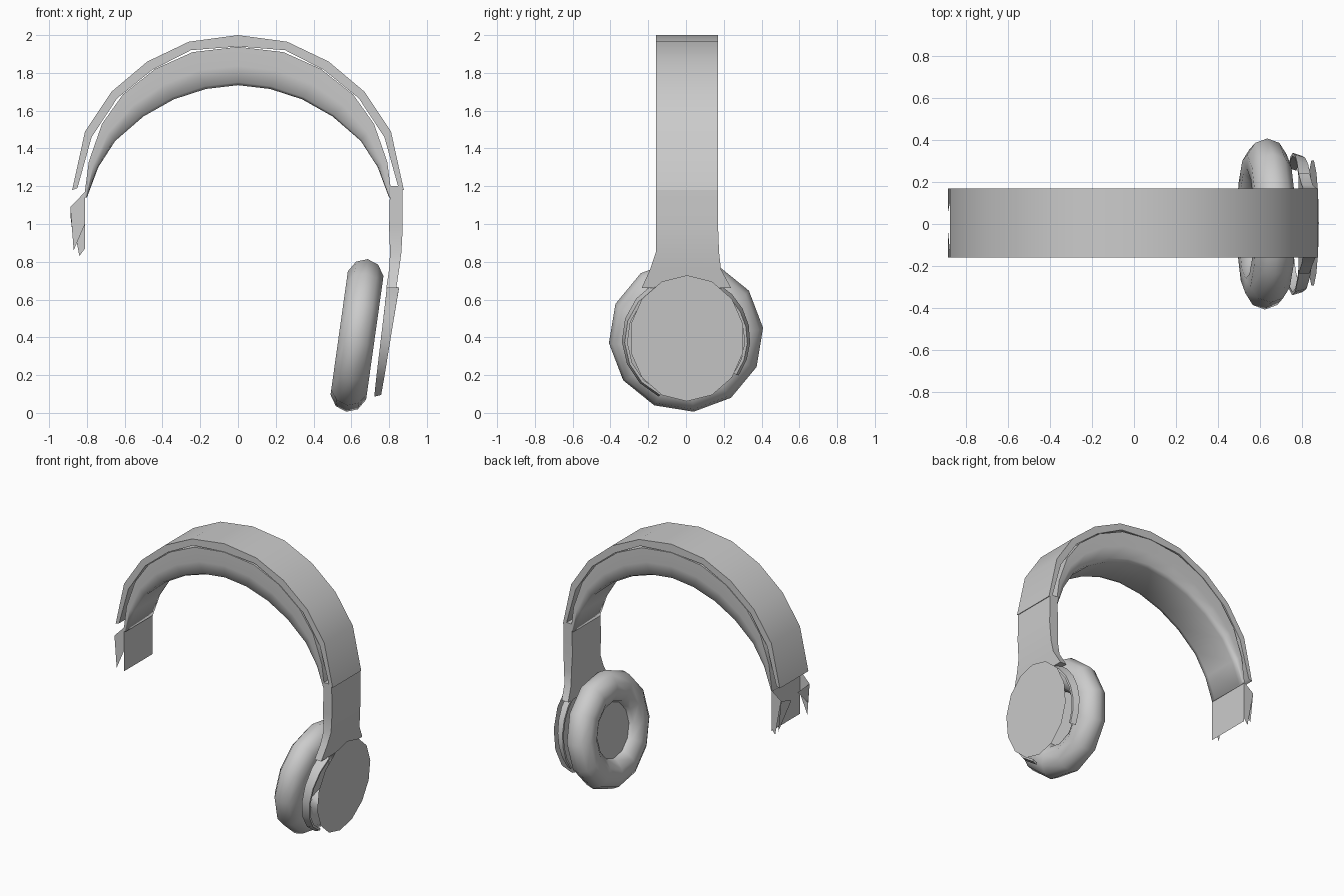
import bpy, bmesh
from math import sin, cos, pi, radians
from mathutils import Matrix

if "Cube" in bpy.data.objects:
    bpy.data.objects.remove(bpy.data.objects["Cube"])


def finish(name, bm, angle=40, matrix=None):
    if matrix:
        bm.transform(matrix)
    bmesh.ops.recalc_face_normals(bm, faces=bm.faces)
    me = bpy.data.meshes.new(name)
    bm.to_mesh(me)
    bm.free()
    ob = bpy.data.objects.new(name, me)
    bpy.context.collection.objects.link(ob)
    bpy.ops.object.select_all(action='DESELECT')
    ob.select_set(True)
    bpy.context.view_layer.objects.active = ob
    bpy.ops.object.shade_smooth_by_angle(angle=radians(angle))
    return ob


def loft(name, rings, loop=False, caps=True, angle=40, matrix=None):
    bm = bmesh.new()
    vs = [[bm.verts.new(p) for p in r] for r in rings]
    n = len(vs[0])
    for i in range(len(vs) if loop else len(vs) - 1):
        a, b = vs[i], vs[(i + 1) % len(vs)]
        for j in range(n):
            k = (j + 1) % n
            bm.faces.new((a[j], a[k], b[k], b[j]))
    if caps and not loop:
        bm.faces.new(vs[0])
        bm.faces.new(vs[-1])
    return finish(name, bm, angle, matrix)


def polygons(name, faces, matrix=None):
    bm = bmesh.new()
    for f in faces:
        bm.faces.new([bm.verts.new(p) for p in f])
    return finish(name, bm, 30, matrix)


def arch(half):
    # mirror a half profile (right end to crown) across x = 0
    return half + [(-x, z) for x, z in reversed(half[:-1])]


Y0, Y1 = -0.16, 0.17

# Outer headband shell
outer = arch([(.878, 1.18), (.81, 1.49), (.67, 1.70), (.48, 1.86), (.26, 1.965), (0, 2.0)])
under = arch([(.85, 1.19), (.775, 1.46), (.64, 1.665), (.455, 1.815), (.25, 1.92), (0, 1.94)])
loft("headband_shell", [[(o[0], Y0, o[1]), (o[0], Y1, o[1]), (u[0], Y1, u[1]), (u[0], Y0, u[1])]
                        for o, u in zip(outer, under)], angle=60)

# Cushioned inner pad with upright sides and softened corners
edge = arch([(.815, 1.14), (.79, 1.33), (.72, 1.53), (.61, 1.685), (.44, 1.82), (.24, 1.91), (0, 1.938)])
deep = arch([(.80, 1.14), (.74, 1.30), (.65, 1.44), (.50, 1.57), (.34, 1.66), (.17, 1.715), (0, 1.735)])
section = [(Y0, 0), (-.158, .5), (-.15, .93), (-.12, 1), (.13, 1), (.16, .93), (.168, .5), (Y1, 0)]
loft("headband_pad", [[(e[0] + (d[0] - e[0]) * t, y, e[1] + (d[1] - e[1]) * t) for y, t in section]
                      for e, d in zip(edge, deep)], angle=75)

# Right slider flaring into the yoke: z, inner x, outer x, front y, back y
stations = [(1.20, .805, .87, Y0, Y1), (.98, .80, .872, Y0, Y1), (.85, .805, .865, Y0, .175),
            (.76, .80, .853, -.19, .185), (.66, .785, .838, -.235, .24)]
loft("right_slider", [[(a, f, z), (b, f, z), (b, k, z), (a, k, z)] for z, a, b, f, k in stations])

# Left slider, a broken open remnant
xi, xo = -.81, -.888
polygons("left_slider", [
    [(xi, Y0, 1.17), (xi, Y1, 1.15), (xi, Y1, .85), (xi, Y0, .85)],
    [(xi, Y0, 1.17), (xo, Y0, 1.09), (-.87, Y0, .86), (xi, Y0, 1.0)],
    [(xi, Y1, 1.15), (xo, Y1, 1.09), (-.84, Y1, .83), (xi, Y1, .87)],
    [(xo, Y0, 1.09), (xo, -.02, 1.08), (-.875, Y0, .95)],
    [(xo, Y1, 1.09), (xo, .05, 1.05), (-.865, Y1, .86)],
])

# Ear cup parts share one tilted frame
cup = Matrix.Translation((.63, 0, .41)) @ Matrix.Rotation(radians(8), 4, 'Y')

# Ear cushion
rings = []
for i in range(12):
    a = 2 * pi * i / 12 + .1
    rings.append([(.10 * cos(b), (.297 + .113 * sin(b)) * cos(a), (.297 + .113 * sin(b)) * sin(a))
                  for b in [2 * pi * (j + .5) / 10 for j in range(10)]])
loft("ear_cushion", rings, loop=True, angle=70, matrix=cup)

# Speaker plate inside the cushion
polygons("speaker_plate", [[(-.03, .215 * cos(a), .215 * sin(a)) for a in
                            [2 * pi * i / 10 for i in range(10)]]], cup)

# Yoke arms on both sides of the cup (angles measured from the top)
for name, side, end in (("front_yoke_arm", -1, 155), ("back_yoke_arm", 1, 125)):
    rings = []
    for i in range(7):
        t = i / 6
        a = radians(30 + (end - 30) * t)
        w = .065 - .03 * t
        rings.append([(x, side * r * sin(a), r * cos(a)) for x, r in
                      ((.153 - w / 2, .34), (.153 + w / 2, .325), (.153 + w / 2, .31), (.153 - w / 2, .325))])
    loft(name, rings, matrix=cup)

# Thin outer cover disc
cover = Matrix.Translation((.852, .005, .395)) @ Matrix.Rotation(radians(5), 4, 'Y')
polygons("cover_disc", [[(0, .305 * sin(a), .335 * cos(a)) for a in
                         [2 * pi * i / 14 for i in range(14)]]], cover)
